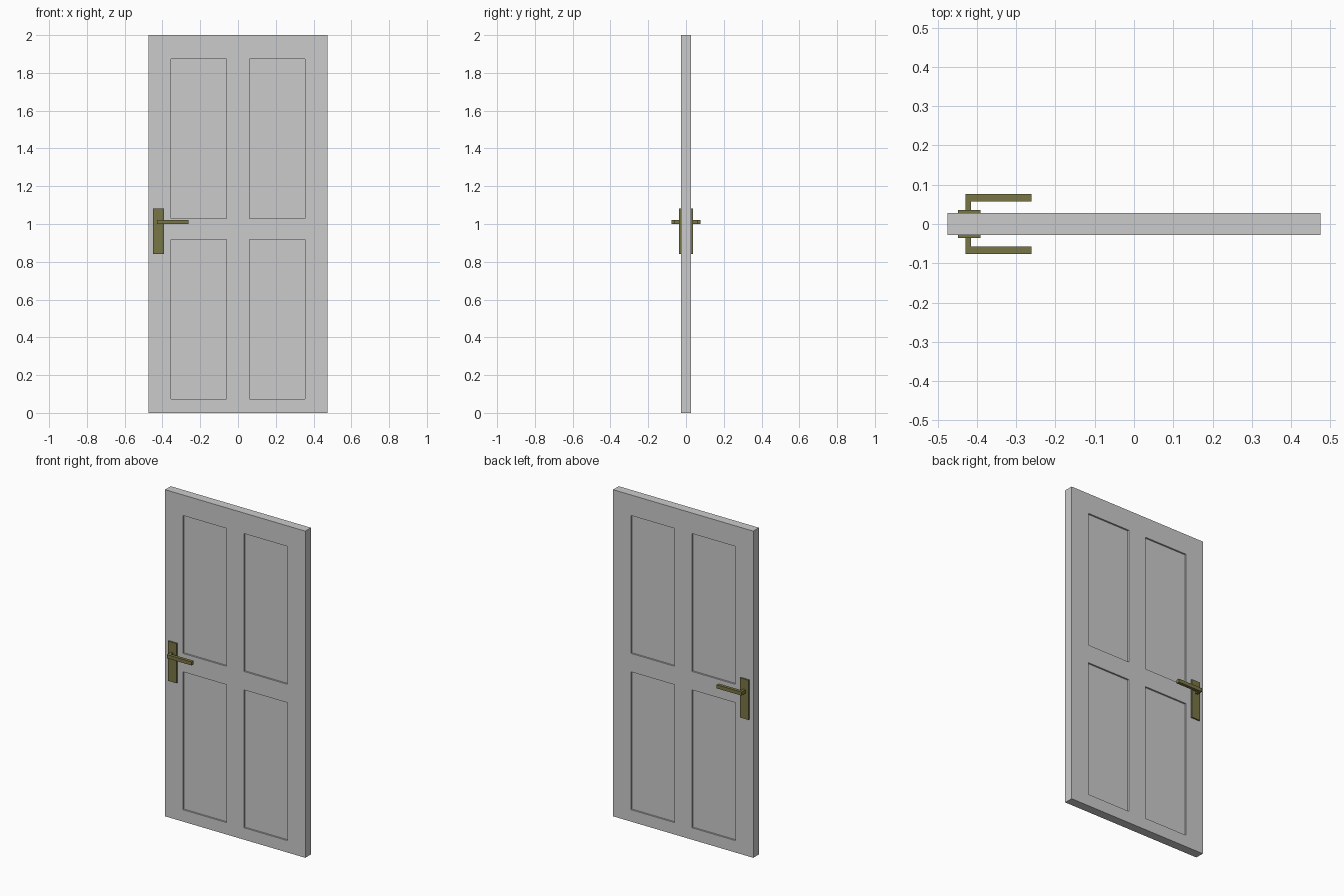
import bpy, bmesh
from mathutils import Vector

if "Cube" in bpy.data.objects:
    bpy.data.objects.remove(bpy.data.objects["Cube"])

HALF_W, HALF_T, HEIGHT = 0.475, 0.0275, 2.0
PANEL_X = (0.06, 0.354)
PANEL_Z = ((0.073, 0.917), (1.03, 1.874))
RECESS = 0.01

brass = bpy.data.materials.new("brass")
brass.diffuse_color = (0.19, 0.18, 0.06, 1)
brass.use_nodes = True
brass.node_tree.nodes["Principled BSDF"].inputs["Base Color"].default_value = brass.diffuse_color


def finish(bm, name, mat=None, mirror=False):
    bmesh.ops.recalc_face_normals(bm, faces=bm.faces[:])
    mesh = bpy.data.meshes.new(name)
    bm.to_mesh(mesh)
    bm.free()
    ob = bpy.data.objects.new(name, mesh)
    bpy.context.collection.objects.link(ob)
    if mat:
        mesh.materials.append(mat)
    if mirror:
        mod = ob.modifiers.new("both_sides", 'MIRROR')
        mod.use_axis = (False, True, False)
    return ob


def prism(points, z0, z1):
    """Extrude an xy outline from z0 to z1."""
    bm = bmesh.new()
    face = bm.faces.new([bm.verts.new((x, y, z0)) for x, y in points])
    new = bmesh.ops.extrude_face_region(bm, geom=[face])["geom"]
    verts = [v for v in new if isinstance(v, bmesh.types.BMVert)]
    bmesh.ops.translate(bm, verts=verts, vec=(0, 0, z1 - z0))
    return bm


def rect(x0, x1, y0, y1):
    return [(x0, y0), (x1, y0), (x1, y1), (x0, y1)]


# Door leaf: slab cut along the panel lines
bm = prism(rect(-HALF_W, HALF_W, -HALF_T, HALF_T), 0, HEIGHT)
bmesh.ops.recalc_face_normals(bm, faces=bm.faces[:])
cuts = [((s * x, 0, 0), (1, 0, 0)) for x in PANEL_X for s in (-1, 1)]
cuts += [((0, 0, z), (0, 0, 1)) for pair in PANEL_Z for z in pair]
for co, no in cuts:
    bmesh.ops.bisect_plane(bm, geom=bm.verts[:] + bm.edges[:] + bm.faces[:],
                           plane_co=Vector(co), plane_no=Vector(no))

# Four sunken panels on each side
panels = []
for f in bm.faces:
    c = f.calc_center_median()
    if (abs(f.normal.y) > 0.9 and PANEL_X[0] < abs(c.x) < PANEL_X[1]
            and any(a < c.z < b for a, b in PANEL_Z)):
        panels.append(f)
bmesh.ops.inset_individual(bm, faces=panels, thickness=0, depth=-RECESS)
finish(bm, "door_leaf")

# Handle plates
finish(prism(rect(-0.449, -0.391, -0.036, -HALF_T), 0.84, 1.083),
       "handle_plate", brass, True)

# Lever handles: stem and grip in one L-shaped outline
lever = [(-0.429, -0.036), (-0.429, -0.076), (-0.261, -0.076),
         (-0.261, -0.057), (-0.415, -0.057), (-0.415, -0.036)]
finish(prism(lever, 0.999, 1.021), "lever_handle", brass, True)
